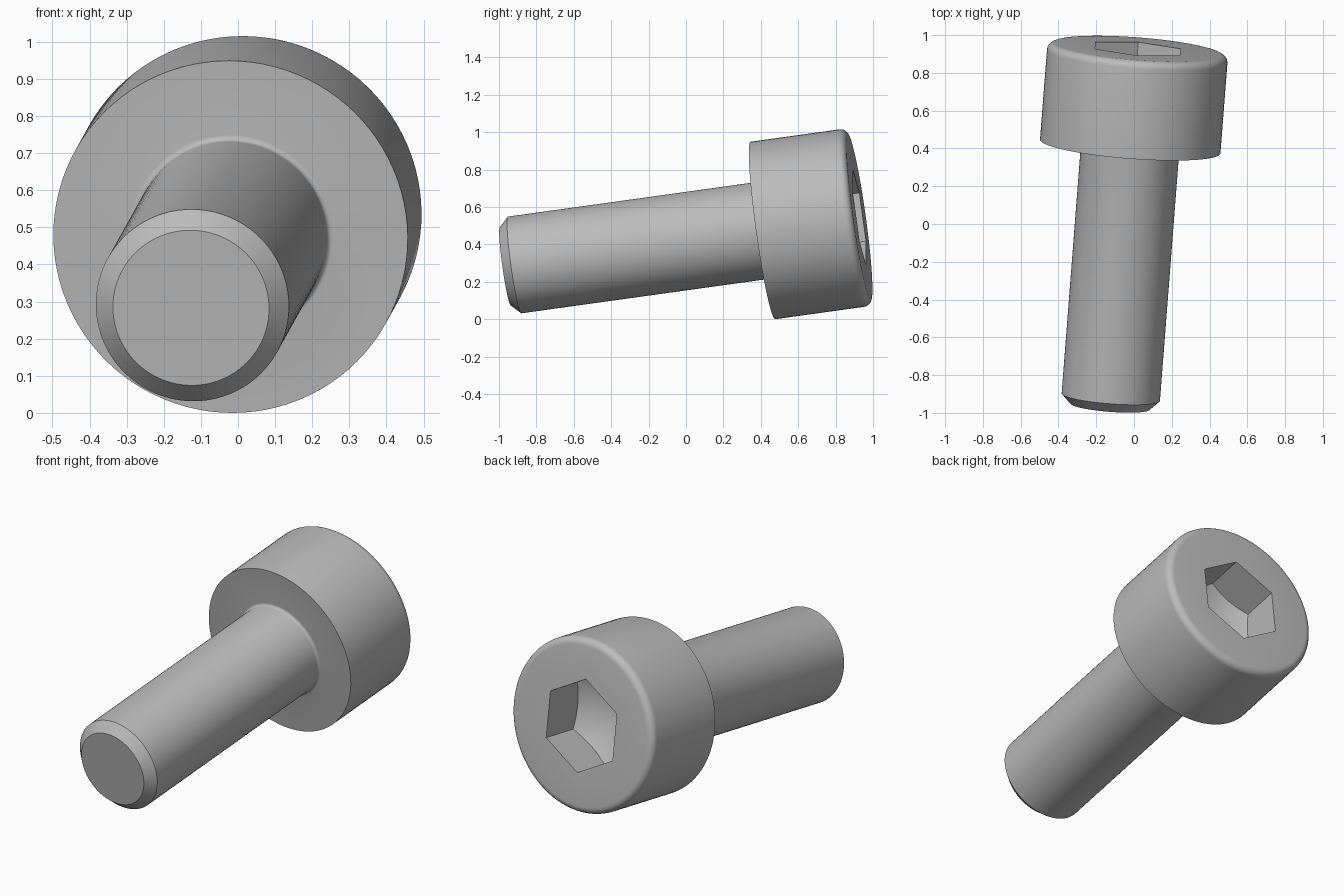
import bpy
import bmesh
from math import cos, sin, pi, radians, tan
from mathutils import Matrix, Vector

cube = bpy.data.objects.get("Cube")
if cube:
    bpy.data.objects.remove(cube, do_unlink=True)

# Main sizes
HEAD_R, HEAD_H = 0.479, 0.523
SHANK_R, SHANK_L = 0.261, 1.394
CHAMFER, RIM, NECK = 0.05, 0.04, 0.016
SOCKET_R, SOCKET_DEPTH = 0.26, 0.225

steel = bpy.data.materials.new("steel_grey")
steel.use_nodes = True
GREY = (0.5, 0.5, 0.5, 1)
steel.diffuse_color = GREY
steel.node_tree.nodes["Principled BSDF"].inputs["Base Color"].default_value = GREY


def lathe(name, profile, steps):
    """Spin a (radius, height) profile around the local z axis."""
    bm = bmesh.new()
    verts = [bm.verts.new((0, r, z)) for r, z in profile]
    edges = [bm.edges.new(pair) for pair in zip(verts, verts[1:])]
    bmesh.ops.spin(bm, geom=verts + edges, cent=(0, 0, 0), axis=(0, 0, 1),
                   angle=2 * pi, steps=steps)
    bmesh.ops.remove_doubles(bm, verts=bm.verts, dist=1e-4)
    bmesh.ops.recalc_face_normals(bm, faces=bm.faces)
    mesh = bpy.data.meshes.new(name)
    bm.to_mesh(mesh)
    bm.free()
    mesh.materials.append(steel)
    obj = bpy.data.objects.new(name, mesh)
    bpy.context.collection.objects.link(obj)
    return obj


def arc(r, z, radius, start, end, n=6):
    angles = [radians(start + (end - start) * i / n) for i in range(n + 1)]
    return [(r + radius * cos(a), z + radius * sin(a)) for a in angles]


def combine(target, tool, operation):
    mod = target.modifiers.new("cut", "BOOLEAN")
    mod.operation = operation
    mod.solver = "EXACT"
    mod.object = tool
    bpy.context.view_layer.objects.active = target
    bpy.ops.object.modifier_apply(modifier=mod.name)
    bpy.data.objects.remove(tool, do_unlink=True)


# Shank with chamfered tip, neck fillet and rounded cylinder head
profile = [(0, -SHANK_L), (SHANK_R - CHAMFER, -SHANK_L),
           (SHANK_R, -SHANK_L + CHAMFER)]
profile += arc(SHANK_R + NECK, -NECK, NECK, 180, 90)
profile += [(HEAD_R, 0)]
profile += arc(HEAD_R - RIM, HEAD_H - RIM, RIM, 0, 90)
profile += [(0, HEAD_H)]
screw = lathe("socket_head_screw", profile, 96)

# Hexagonal socket with a drilled conical bottom
floor = HEAD_H - SOCKET_DEPTH
top = HEAD_H + 0.1
socket = lathe("socket_cutter",
               [(0, 0.05), (SOCKET_R, 0.05), (SOCKET_R, top), (0, top)], 6)
drill_r = SOCKET_R + 0.04
slope = tan(radians(30))
drill = lathe("drill_cutter",
              [(0, floor - SOCKET_R * slope), (drill_r, floor + 0.04 * slope),
               (drill_r, top + 0.1), (0, top + 0.1)], 96)
for cutter in (socket, drill):
    cutter.hide_render = True
combine(socket, drill, "INTERSECT")
combine(screw, socket, "DIFFERENCE")

# Tilt the screw so that it rests leaning, head to the back
axis = Vector((0.0775, 1, 0.139)).normalized()
turn = axis.to_track_quat("Z", "Y").to_matrix().to_4x4()
screw.data.transform(Matrix.Translation((-0.02, 0.411, 0.4745)) @ turn)

# Smooth shading with crisp edges
bpy.ops.object.select_all(action="DESELECT")
screw.select_set(True)
bpy.context.view_layer.objects.active = screw
bpy.ops.object.shade_smooth_by_angle(angle=radians(25))
